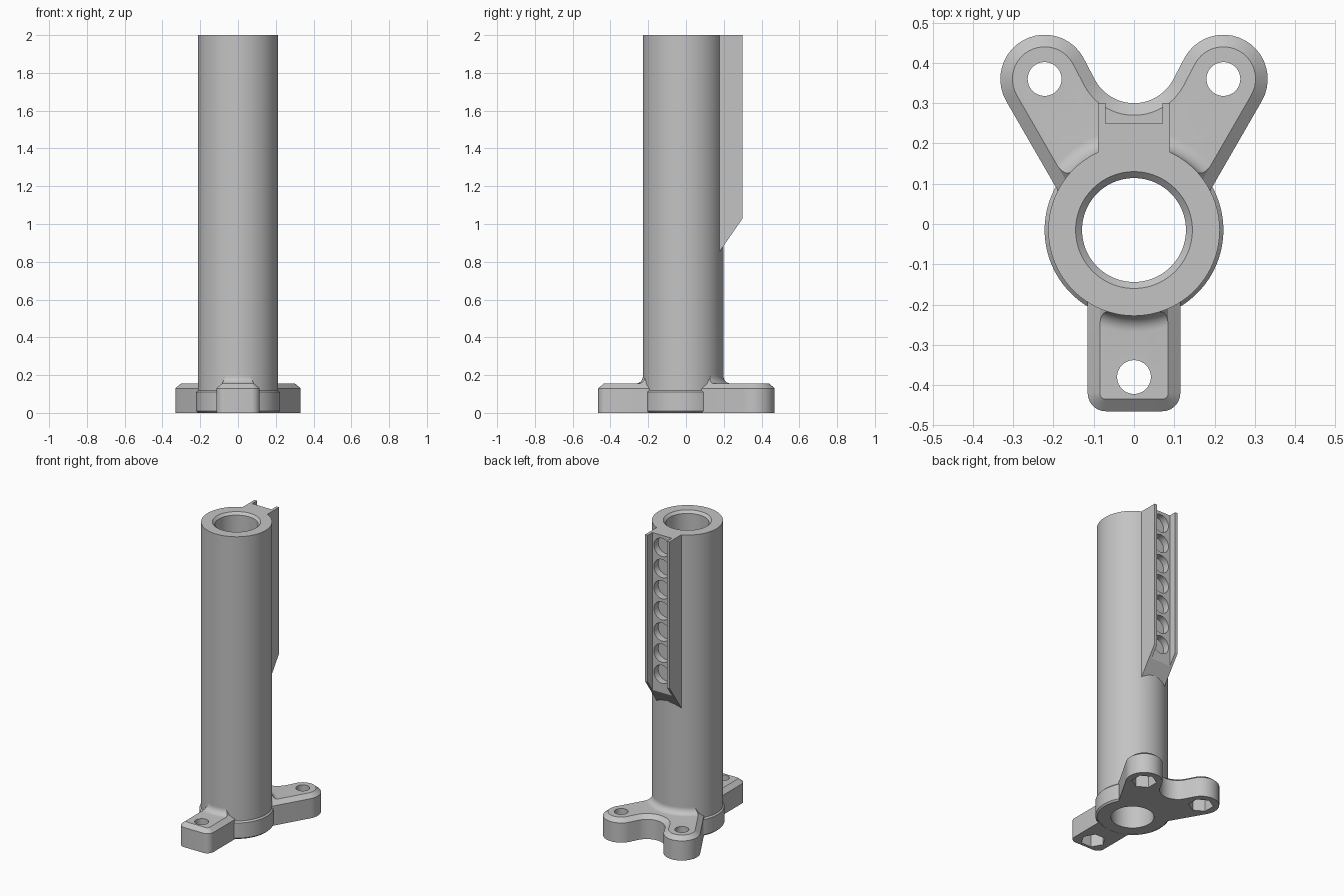
import bpy, bmesh
from math import sin, cos, pi, radians
from mathutils import Vector, Matrix

if "Cube" in bpy.data.objects:
    bpy.data.objects.remove(bpy.data.objects["Cube"])

AXIS_Y = -0.015          # tube axis
TUBE_R, BORE_R = 0.213, 0.129
FILLET = 0.04
ARM_TOP = 0.155

grey = bpy.data.materials.new("plain_grey")
grey.use_nodes = True
grey.diffuse_color = (0.55, 0.55, 0.55, 1)
grey.node_tree.nodes["Principled BSDF"].inputs["Base Color"].default_value = grey.diffuse_color


def to_object(name, bm):
    bmesh.ops.recalc_face_normals(bm, faces=bm.faces)
    mesh = bpy.data.meshes.new(name)
    bm.to_mesh(mesh)
    bm.free()
    mesh.materials.append(grey)
    ob = bpy.data.objects.new(name, mesh)
    bpy.context.collection.objects.link(ob)
    return ob


def loft(name, rings, closed=False):
    """Skin equal-length rings; cap the ends, or join last to first."""
    bm = bmesh.new()
    vs = [[bm.verts.new(p) for p in ring] for ring in rings]
    n = len(vs[0])
    pairs = list(zip(vs, vs[1:]))
    if closed:
        pairs.append((vs[-1], vs[0]))
    else:
        bm.faces.new(vs[0])
        bm.faces.new(vs[-1])
    for a, b in pairs:
        for i in range(n):
            j = (i + 1) % n
            bm.faces.new((a[i], a[j], b[j], b[i]))
    return to_object(name, bm)


def lathe(name, profile, steps=96):
    """Ring-shaped solid around the tube axis from a closed (r, z) profile."""
    rings = []
    for k in range(steps):
        a = 2 * pi * k / steps
        rings.append([(r * cos(a), AXIS_Y + r * sin(a), z) for r, z in profile])
    return loft(name, rings, closed=True)


def cylinder(name, centre, radius, depth, sides=40, rotation=None):
    bm = bmesh.new()
    m = Matrix.Translation(centre) @ (rotation or Matrix())
    bmesh.ops.create_cone(bm, cap_ends=True, segments=sides, radius1=radius,
                          radius2=radius, depth=depth, matrix=m)
    return to_object(name, bm)


def boolean(target, others, operation):
    bpy.context.view_layer.objects.active = target
    for other in others:
        mod = target.modifiers.new("bool", 'BOOLEAN')
        mod.operation, mod.solver, mod.object = operation, 'EXACT', other
        bpy.ops.object.modifier_apply(modifier=mod.name)
        bpy.data.objects.remove(other)


def arc(centre, radius, start, end, steps=20):
    angles = [radians(start + (end - start) * i / steps) for i in range(steps + 1)]
    return [(centre[0] + radius * cos(a), centre[1] + radius * sin(a)) for a in angles]


# Outlines, inset by d
LUG = (0.222, 0.36)
LUG_R = 0.11


def arms_outline(d):
    r = LUG_R - d
    right = arc(LUG, r, -30, 150)
    x, y = right[0]
    right.insert(0, (x - 0.15, y - 0.26))
    left = [(-px, py) for px, py in reversed(right)]
    valley = arc((0, 0.41), LUG_R + d, -30, -150)
    return right + valley + left


def foot_outline(d):
    r = max(0.045 - d, 0.004)
    x, y = 0.115 - d - r, -0.465 + d + r
    return ([(d - 0.115, -0.1)] + arc((-x, y), r, 180, 270, 8)
            + arc((x, y), r, 270, 360, 8) + [(0.115 - d, -0.1)])


# Bevelled arms, tall enough to include the fillet against the tube
LEVELS = [(0, 0), (0, 0.13), (0.03, ARM_TOP), (0.055, 0.2)]


def bevelled(name, outline):
    return loft(name, [[(x, y, z) for x, y in outline(d)] for d, z in LEVELS])


rear_arms = bevelled("rear_arms", arms_outline)
front_foot = bevelled("front_foot", foot_outline)

# Flange ring that ties the arms together
base = lathe("base", [(0.15, 0), (0.212, 0), (0.222, 0.01), (0.222, 0.11),
                      (0.212, 0.12), (0.15, 0.12)])
boolean(base, [front_foot, rear_arms], 'UNION')

# Trim the arm tops flat with a concave fillet around the tube
curve = arc((TUBE_R + FILLET, ARM_TOP + FILLET), FILLET, 180, 270, 8)
trim = lathe("trim", [(TUBE_R, 0.3)] + curve + [(0.8, ARM_TOP), (0.8, 0.3)])
core = cylinder("core", (0, AXIS_Y, 0.1), 0.205, 0.6, 96)

# Screw holes with hexagonal nut pockets underneath
cutters = [trim, core]
for x, y, turn in ((LUG[0], LUG[1], 60), (-LUG[0], LUG[1], 120), (0, -0.38, 90)):
    cutters.append(cylinder("hole", (x, y, 0.1), 0.042, 0.5))
    cutters.append(cylinder("nut_pocket", (x, y, 0), 0.075, 0.16, 6,
                            Matrix.Rotation(radians(turn), 4, 'Z')))
boolean(base, cutters, 'DIFFERENCE')

# Hollow tube with a chamfered mouth
tube = lathe("tube", [(BORE_R, 0.001), (TUBE_R, 0.001), (TUBE_R, 2),
                      (0.145, 2), (BORE_R, 1.984)])

# Rear rail with sloped lower end
side = [(0.15, 0.814), (0.3, 1.03), (0.3, 2), (0.15, 2)]
rail = loft("rail", [[(x, y, z) for y, z in side] for x in (-0.09, 0.09)])

# Channel along the rail and a row of round pockets in its floor
slot = [(0.25, 0.6), (0.4, 0.6), (0.4, 2.2), (0.25, 2.2)]
channel = loft("channel", [[(x, y, z) for y, z in slot] for x in (-0.071, 0.071)])
boolean(rail, [channel], 'DIFFERENCE')
pockets = [cylinder("pocket", (0, 0.26, 1.92 - 0.14 * i), 0.06, 0.11, 40,
                    Matrix.Rotation(pi / 2, 4, 'X')) for i in range(7)]
boolean(rail, pockets, 'DIFFERENCE')
boolean(tube, [rail], 'UNION')

# Smooth round surfaces, keep edges crisp
for ob in (base, tube):
    bpy.ops.object.select_all(action='DESELECT')
    ob.select_set(True)
    bpy.context.view_layer.objects.active = ob
    bpy.ops.object.shade_smooth_by_angle(angle=radians(20))
